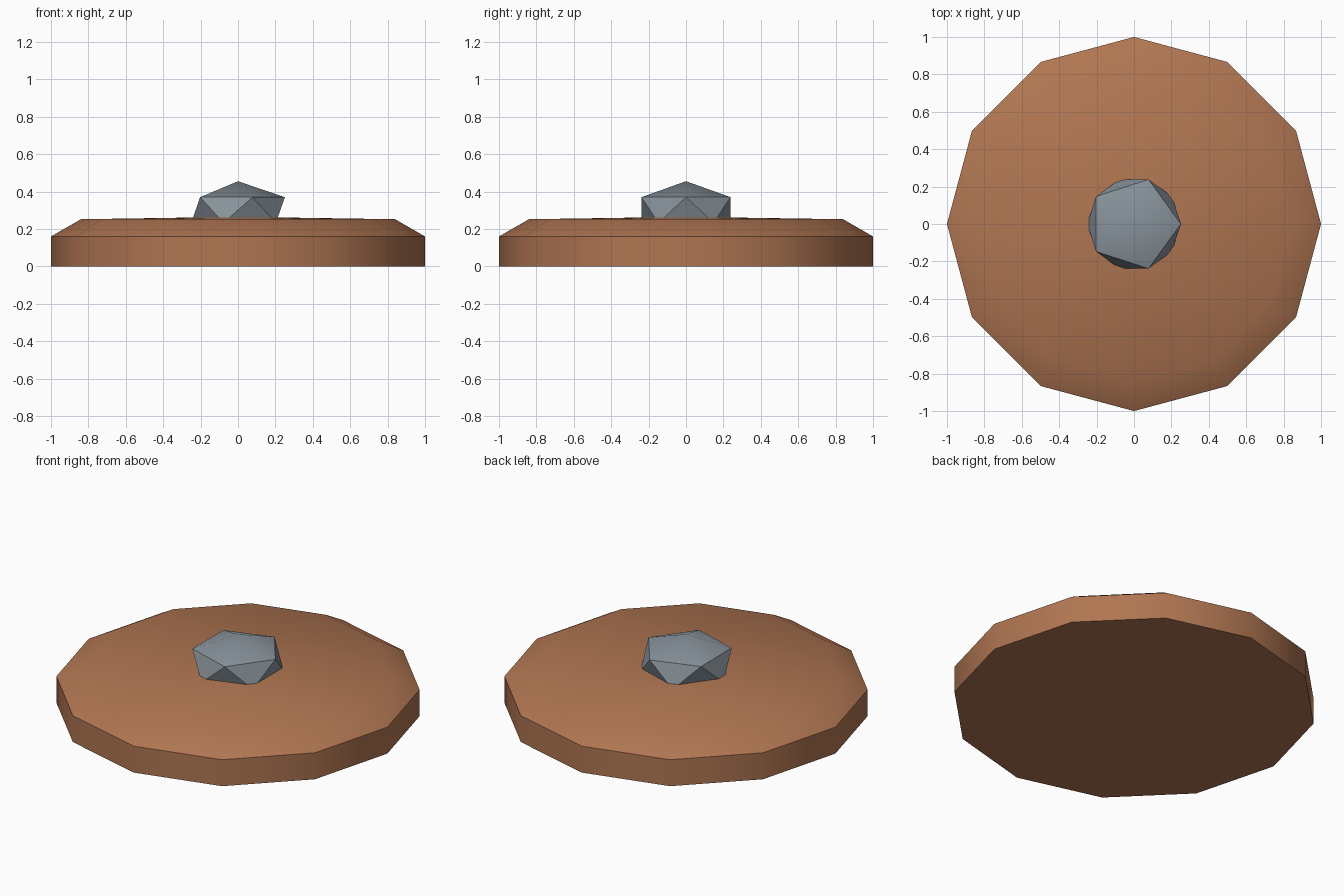
import bpy, bmesh, math

cube = bpy.data.objects.get("Cube")
if cube:
    bpy.data.objects.remove(cube, do_unlink=True)


def material(name, rgb):
    mat = bpy.data.materials.new(name)
    mat.use_nodes = True
    mat.diffuse_color = (*rgb, 1)
    mat.node_tree.nodes["Principled BSDF"].inputs["Base Color"].default_value = (*rgb, 1)
    return mat


def finish(bm, name, mat, sharp_angle):
    bmesh.ops.recalc_face_normals(bm, faces=bm.faces)
    mesh = bpy.data.meshes.new(name)
    bm.to_mesh(mesh)
    bm.free()
    mesh.materials.append(mat)
    obj = bpy.data.objects.new(name, mesh)
    bpy.context.collection.objects.link(obj)
    bpy.ops.object.select_all(action='DESELECT')
    obj.select_set(True)
    bpy.context.view_layer.objects.active = obj
    bpy.ops.object.shade_smooth_by_angle(angle=math.radians(sharp_angle))
    return obj


# Twelve-sided disc: straight rim, bevelled shoulder, slightly domed top
SIDES = 12
bm = bmesh.new()
rings = []
for radius, z in [(1, 0), (1, 0.16), (0.84, 0.252)]:
    rings.append([bm.verts.new((radius * math.cos(math.tau * i / SIDES),
                                radius * math.sin(math.tau * i / SIDES), z))
                  for i in range(SIDES)])
apex = bm.verts.new((0, 0, 0.265))
bm.faces.new(rings[0])
for i in range(SIDES):
    j = (i + 1) % SIDES
    for low, high in zip(rings, rings[1:]):
        bm.faces.new((low[i], low[j], high[j], high[i]))
    bm.faces.new((rings[-1][i], rings[-1][j], apex))
finish(bm, "disc_base", material("clay brown", (0.434, 0.181, 0.084)), 35)

# Squashed twenty-sided stone, half sunk into the disc
bm = bmesh.new()
bmesh.ops.create_icosphere(bm, subdivisions=1, radius=1)
bmesh.ops.scale(bm, vec=(0.28, 0.28, 0.154), verts=bm.verts)
bmesh.ops.translate(bm, vec=(0, 0, 0.301), verts=bm.verts)
finish(bm, "center_stone", material("stone grey", (0.246, 0.292, 0.328)), 30)
